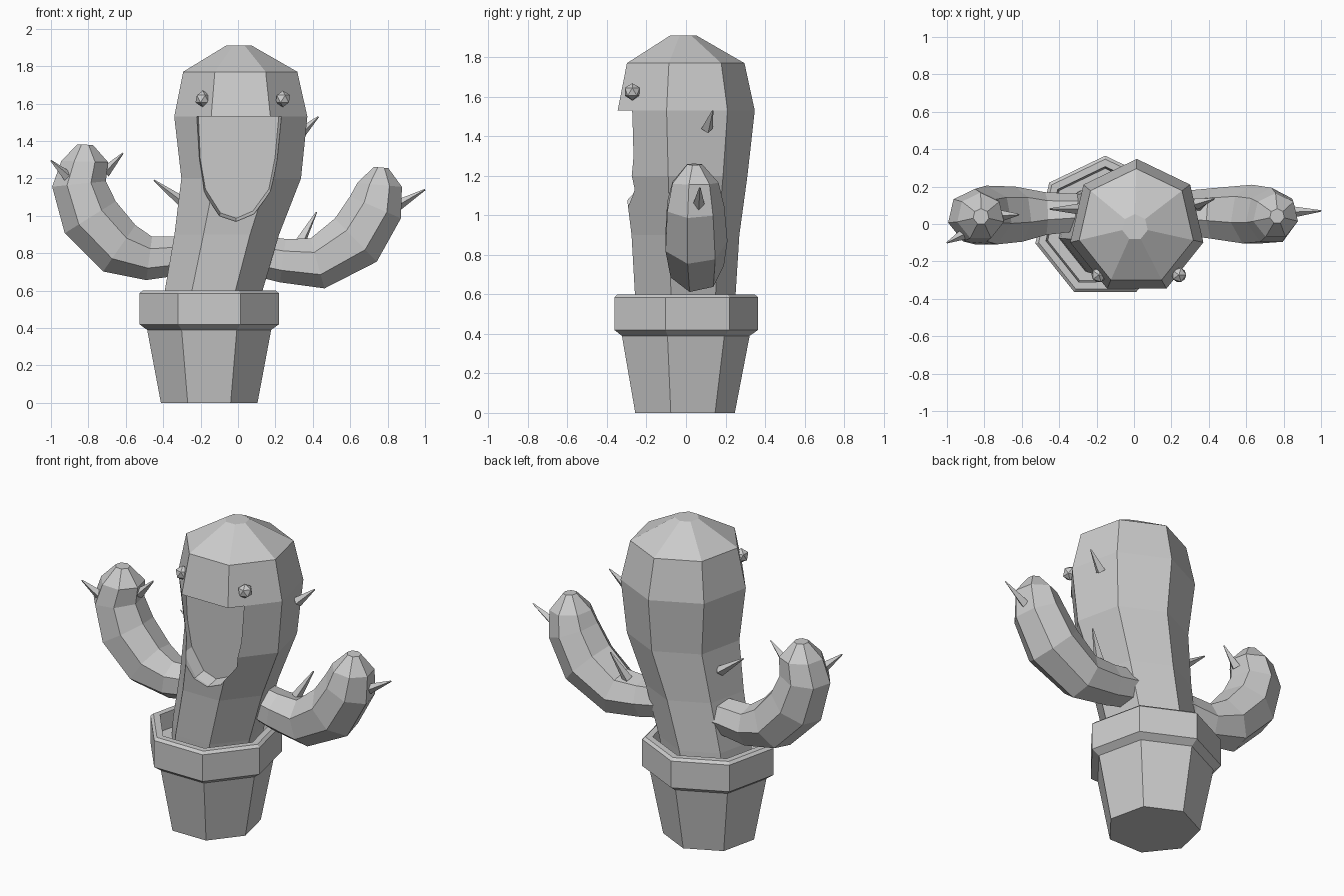
import bpy, bmesh, math
from mathutils import Vector, Matrix

if "Cube" in bpy.data.objects:
    bpy.data.objects.remove(bpy.data.objects["Cube"])

SIDES = 7


def finish(name, bm):
    bmesh.ops.recalc_face_normals(bm, faces=bm.faces[:])
    me = bpy.data.meshes.new(name)
    bm.to_mesh(me)
    bm.free()
    ob = bpy.data.objects.new(name, me)
    bpy.context.collection.objects.link(ob)
    return ob


def loft(name, rings):
    """Skin a closed, capped surface over rings of points."""
    bm = bmesh.new()
    vs = [[bm.verts.new(p) for p in ring] for ring in rings]
    n = len(vs[0])
    for a, b in zip(vs, vs[1:]):
        for i in range(n):
            j = (i + 1) % n
            bm.faces.new((a[i], a[j], b[j], b[i]))
    bm.faces.new(vs[0][::-1])
    bm.faces.new(vs[-1])
    return finish(name, bm)


def ring(center, r, u=Vector((1, 0, 0)), v=Vector((0, 1, 0))):
    c = Vector(center)
    angles = [math.pi / 2 + 2 * math.pi * i / SIDES for i in range(SIDES)]
    return [c + u * r * math.cos(a) + v * r * math.sin(a) for a in angles]


def arm(name, path):
    """Seven-sided tube along (x, y, z, radius) stations."""
    pts = [Vector(p[:3]) for p in path]
    rings = []
    for i, p in enumerate(path):
        t = pts[min(i + 1, len(pts) - 1)] - pts[max(i - 1, 0)]
        if i >= len(path) - 2:
            t = pts[-1] - pts[-2]
        t.y = 0
        t.normalize()
        side = Vector((0, 1, 0))
        rings.append(ring(pts[i], p[3], t.cross(side), side))
    return loft(name, rings)


def spike(name, base, tip, r=0.03):
    base, tip = Vector(base), Vector(tip)
    d = tip - base
    base = base - d * 0.15
    d = tip - base
    bm = bmesh.new()
    m = Matrix.Translation((base + tip) / 2) @ d.to_track_quat('Z', 'Y').to_matrix().to_4x4()
    bmesh.ops.create_cone(bm, cap_ends=True, segments=4, radius1=r, radius2=0.004,
                          depth=d.length, matrix=m)
    return finish(name, bm)


# Pot with flared rim and recessed soil
pot = [(0, .265), (.39, .34), (.42, .383), (.585, .383), (.6, .365), (.6, .325), (.5, .315)]
loft("pot", [ring((-.154, -.018, z), r) for z, r in pot])

# Trunk, leaning slightly
trunk = [(-.15, .48, .26), (-.13, .6, .268), (-.06, .9, .287), (.017, 1.2, .328),
         (.015, 1.53, .365), (.012, 1.77, .313), (.005, 1.91, .07)]
body = loft("trunk", [ring((x, -.017, z), r) for x, z, r in trunk])

# Open mouth, cut into the front
outline = [(-.225, 1.53), (-.215, 1.3), (-.185, 1.13), (-.1, 1.0), (-.01, .97),
           (.085, 1.01), (.175, 1.13), (.21, 1.3), (.232, 1.53)]
back = [(x * .94, -.2 - .02 * (z - 1), 1.53 + (z - 1.53) * .97) for x, z in outline]
cutter = loft("mouth_cutter", [[(x, -.6, z) for x, z in outline],
                               [(x, -.27, z) for x, z in outline], back])
cut = body.modifiers.new("mouth", 'BOOLEAN')
cut.operation = 'DIFFERENCE'
cut.solver = 'EXACT'
cut.object = cutter
cutter.hide_render = True
bpy.context.view_layer.update()
cut_mesh = bpy.data.meshes.new_from_object(
    body.evaluated_get(bpy.context.evaluated_depsgraph_get()))
body.modifiers.clear()
body.data = cut_mesh
bpy.data.objects.remove(cutter)

# Eyes
for name, x in (("left_eye", -.188), ("right_eye", .24)):
    bm = bmesh.new()
    bmesh.ops.create_icosphere(bm, subdivisions=1, radius=.044,
                               matrix=Matrix.Translation((x, -.272, 1.625)))
    finish(name, bm)

# Upturned arms
arm("left_arm", [(-.2, .06, .79, .105), (-.33, .055, .785, .108), (-.475, .05, .772, .12),
                 (-.635, .045, .826, .155), (-.79, .04, .992, .165), (-.85, .04, 1.17, .148),
                 (-.82, .04, 1.29, .128), (-.818, .04, 1.38, .043)])
arm("right_arm", [(.08, .06, .79, .11), (.24, .055, .76, .12), (.425, .05, .745, .142),
                  (.63, .045, .87, .165), (.735, .042, 1.045, .152), (.757, .042, 1.165, .123),
                  (.765, .042, 1.258, .04)])

# Spikes
spikes = [((-.92, -.06, 1.22), (-1.0, -.1, 1.295)), ((-.70, .045, 1.245), (-.615, .05, 1.335)),
          ((-.31, .08, 1.085), (-.45, .08, 1.19)), ((.345, .11, 1.45), (.43, .135, 1.53)),
          ((.345, .1, .88), (.42, .14, 1.02)), ((.87, .065, 1.065), (1.0, .07, 1.14))]
for i, (b, t) in enumerate(spikes):
    spike(f"spike_{i + 1}", b, t)
